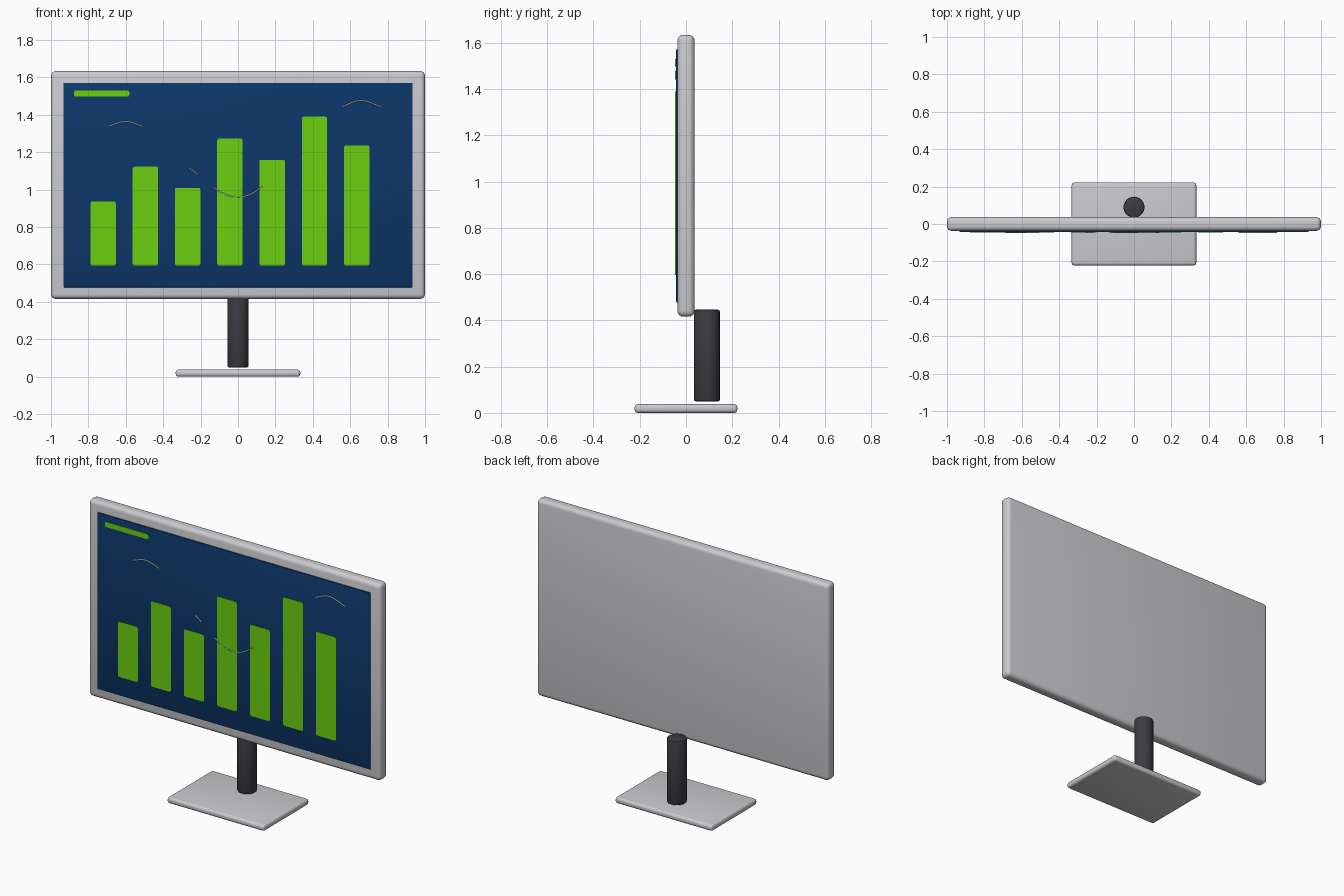
import bpy, bmesh, math

if "Cube" in bpy.data.objects:
    bpy.data.objects.remove(bpy.data.objects["Cube"])


def material(name, rgb):
    m = bpy.data.materials.new(name)
    m.diffuse_color = (*rgb, 1)
    m.use_nodes = True
    m.node_tree.nodes["Principled BSDF"].inputs["Base Color"].default_value = m.diffuse_color
    return m


SILVER = material("silver", (0.60, 0.60, 0.63))
DARK = material("dark_grey", (0.045, 0.045, 0.052))
BLUE = material("screen_blue", (0.004, 0.038, 0.141))
GREEN = material("chart_green", (0.150, 0.630, 0.005))
WHITE = material("line_white", (0.85, 0.87, 0.90))


def finish(bm, name, mat):
    me = bpy.data.meshes.new(name)
    bm.to_mesh(me)
    bm.free()
    me.materials.append(mat)
    ob = bpy.data.objects.new(name, me)
    bpy.context.collection.objects.link(ob)
    bpy.ops.object.select_all(action='DESELECT')
    ob.select_set(True)
    bpy.context.view_layer.objects.active = ob
    bpy.ops.object.shade_smooth_by_angle(angle=math.radians(35))
    return ob


def box(name, lo, hi, mat, bevel=0.0, segments=4, corners_only=False):
    """Box between two corners; corners_only rounds just the outline seen from the front."""
    bm = bmesh.new()
    bmesh.ops.create_cube(bm, size=1)
    for v in bm.verts:
        v.co = [(a + b) / 2 + c * (b - a) for a, b, c in zip(lo, hi, v.co)]
    if bevel:
        edges = [e for e in bm.edges if not corners_only
                 or abs(e.verts[0].co.y - e.verts[1].co.y) > 1e-5]
        bmesh.ops.bevel(bm, geom=edges, offset=bevel, segments=segments,
                        profile=0.5, affect='EDGES')
    return finish(bm, name, mat)


# Stand: base plate and neck behind the panel
box("base_plate", (-0.333, -0.222, 0), (0.333, 0.222, 0.038), SILVER, 0.015)

bm = bmesh.new()
bmesh.ops.create_cone(bm, cap_ends=True, segments=32, radius1=0.056, radius2=0.056, depth=0.396)
rims = [e for e in bm.edges if abs(e.verts[0].co.z - e.verts[1].co.z) < 1e-5]
bmesh.ops.bevel(bm, geom=rims, offset=0.007, segments=2, profile=0.5, affect='EDGES')
bmesh.ops.translate(bm, verts=bm.verts, vec=(0, 0.09, 0.248))
finish(bm, "neck", DARK)

# Monitor body and screen
box("monitor_frame", (-1, -0.037, 0.416), (1, 0.037, 1.634), SILVER, 0.025)
box("screen", (-0.934, -0.044, 0.478), (0.934, -0.03, 1.571), BLUE, 0.004, 2)

# Bar chart and title strip
for i, top in enumerate((0.937, 1.123, 1.01, 1.273, 1.16, 1.39, 1.236)):
    x = -0.721 + 0.226 * i
    box(f"chart_bar_{i + 1}", (x - 0.068, -0.0465, 0.595), (x + 0.068, -0.040, top),
        GREEN, 0.010, 3, True)
box("title_strip", (-0.878, -0.0465, 1.498), (-0.581, -0.040, 1.53), GREEN, 0.010, 3, True)

# Visible pieces of the thin trend line
PIECES = (
    ((-0.69, 1.340), (-0.60, 1.364), (-0.508, 1.338)),
    ((-0.262, 1.115), (-0.24, 1.10), (-0.22, 1.085)),
    ((-0.13, 1.01), (-0.06, 0.972), (0.0, 0.962), (0.06, 0.972), (0.135, 1.022)),
    ((0.56, 1.445), (0.655, 1.476), (0.765, 1.443)),
)
for i, pts in enumerate(PIECES):
    cu = bpy.data.curves.new(f"trend_line_{i + 1}", 'CURVE')
    cu.dimensions = '3D'
    cu.bevel_depth = 0.0035
    cu.bevel_resolution = 1
    cu.resolution_u = 6
    sp = cu.splines.new('BEZIER')
    sp.bezier_points.add(len(pts) - 1)
    for p, (x, z) in zip(sp.bezier_points, pts):
        p.co = (x, -0.0445, z)
        p.handle_left_type = p.handle_right_type = 'AUTO'
    cu.materials.append(WHITE)
    bpy.context.collection.objects.link(bpy.data.objects.new(f"trend_line_{i + 1}", cu))
